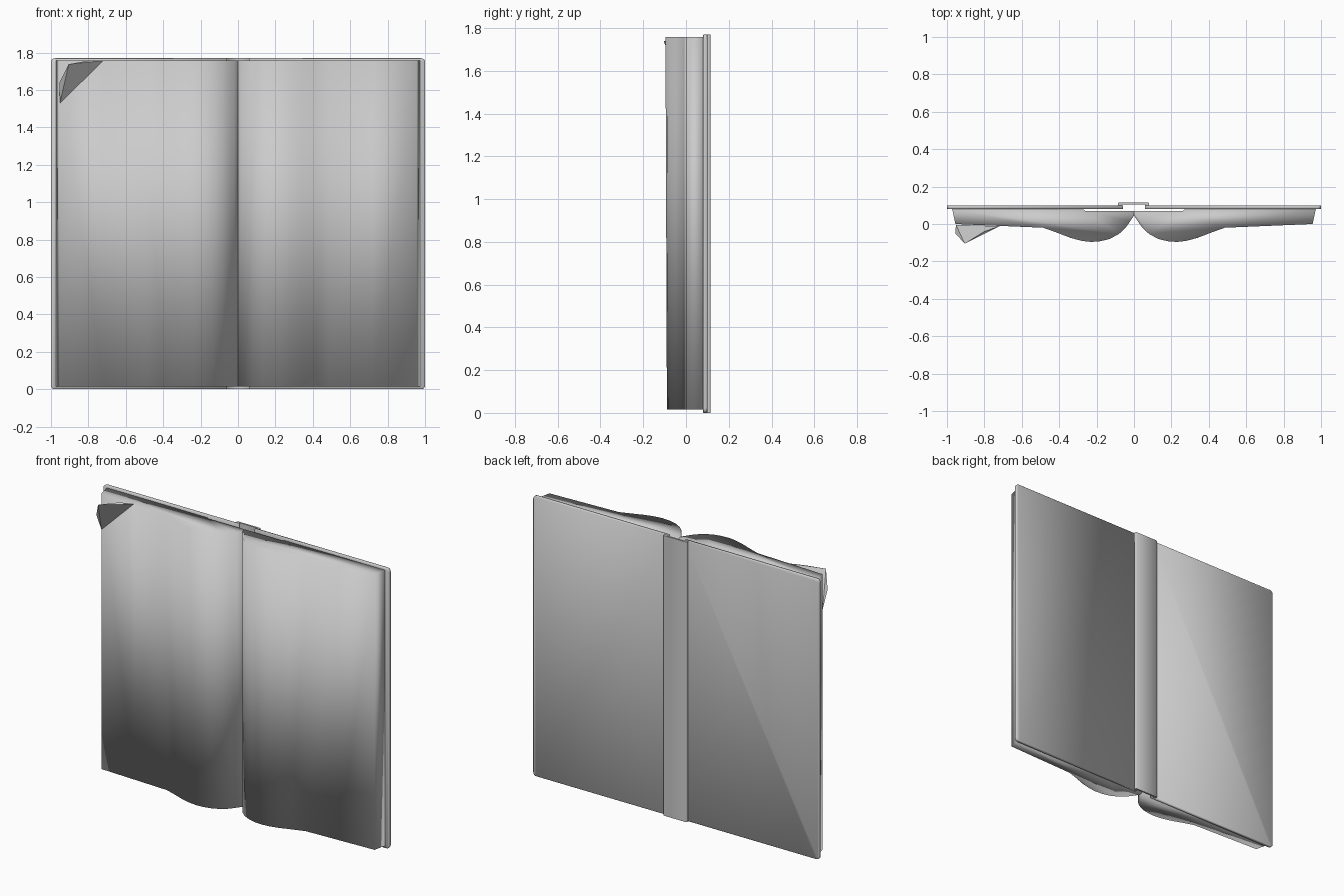
import bpy, bmesh, math

if "Cube" in bpy.data.objects:
    bpy.data.objects.remove(bpy.data.objects["Cube"])

paper = bpy.data.materials.new("plain grey")
paper.diffuse_color = (0.6, 0.6, 0.6, 1)
paper.use_nodes = True
paper.node_tree.nodes["Principled BSDF"].inputs["Base Color"].default_value = paper.diffuse_color


def make(name, verts, faces, smooth=True):
    mesh = bpy.data.meshes.new(name)
    mesh.from_pydata(verts, [], faces)
    bm = bmesh.new()
    bm.from_mesh(mesh)
    bmesh.ops.recalc_face_normals(bm, faces=bm.faces)
    bm.to_mesh(mesh)
    bm.free()
    mesh.materials.append(paper)
    for p in mesh.polygons:
        p.use_smooth = smooth
    obj = bpy.data.objects.new(name, mesh)
    bpy.context.collection.objects.link(obj)
    return obj


def loft(name, rings, smooth=True):
    """Join equal closed rings and cap both ends."""
    n = len(rings[0])
    verts = [p for r in rings for p in r]
    faces = [(k * n + i, k * n + (i + 1) % n, (k + 1) * n + (i + 1) % n, (k + 1) * n + i)
             for k in range(len(rings) - 1) for i in range(n)]
    faces += [tuple(range(n)), tuple(range(n * (len(rings) - 1), n * len(rings)))]
    return make(name, verts, faces, smooth)


def rounded_outline(x0, x1, z0, z1, r, inset):
    """Rectangle in x and z; only the outer x1 corners are rounded."""
    s = 1 if x1 > x0 else -1
    xe, a, b = x1 - s * inset, z0 + inset, z1 - inset
    pts = [(x0, a)]
    for t in range(5):
        w = math.radians(22.5 * t)
        pts.append((xe - s * r * (1 - math.sin(w)), a + r * (1 - math.cos(w))))
    for t in range(5):
        w = math.radians(22.5 * t)
        pts.append((xe - s * r * (1 - math.cos(w)), b - r * (1 - math.sin(w))))
    return pts + [(x0, b)]


# Half of the page block, from the centre valley out to the fore edge and back
PAGE = [(0, 0.045), (0.02, 0.015), (0.045, -0.02), (0.08, -0.053), (0.13, -0.08),
        (0.18, -0.092), (0.23, -0.096), (0.28, -0.09), (0.34, -0.074), (0.41, -0.047),
        (0.485, -0.02), (0.72, -0.01), (0.955, 0.0), (0.972, 0.08), (0.6, 0.08),
        (0.27, 0.078), (0.26, 0.07), (0, 0.07)]

for side, label in ((-1, "left"), (1, "right")):
    # Pages, bulging slightly less towards the bottom
    rings = [[(side * x, y * (f if y < 0 else 1), z) for x, y in PAGE]
             for z, f in ((0.015, 0.93), (1.757, 1.0))]
    loft(label + "_pages", rings)

    # Cover board with softened rim
    rings = [[(x, y, z) for x, z in rounded_outline(side * 0.06, side, 0, 1.77, 0.02, inset)]
             for y, inset in ((0.08, 0.003), (0.083, 0), (0.097, 0), (0.1, 0.003))]
    loft(label + "_cover", rings)

# Spine strip: shallow channel bridging the two covers
SPINE = [(-0.085, 0.098), (-0.085, 0.111), (-0.08, 0.115), (0.075, 0.115), (0.08, 0.111),
         (0.08, 0.098), (0.06, 0.098), (0.06, 0.104), (-0.065, 0.104), (-0.065, 0.098)]
spine = loft("spine", [[(x, y, z) for x, y in SPINE] for z in (0, 1.77)])
for p in spine.data.polygons:
    p.use_smooth = abs(p.normal.z) < 0.5

# Turned-up page corner
corner = [(-0.952, -0.004, 1.53), (-0.955, -0.05, 1.64), (-0.905, -0.105, 1.738),
          (-0.8, -0.04, 1.757), (-0.72, -0.012, 1.757)]
make("folded_corner", corner, [(0, 1, 2), (0, 2, 4), (2, 3, 4)], False)
